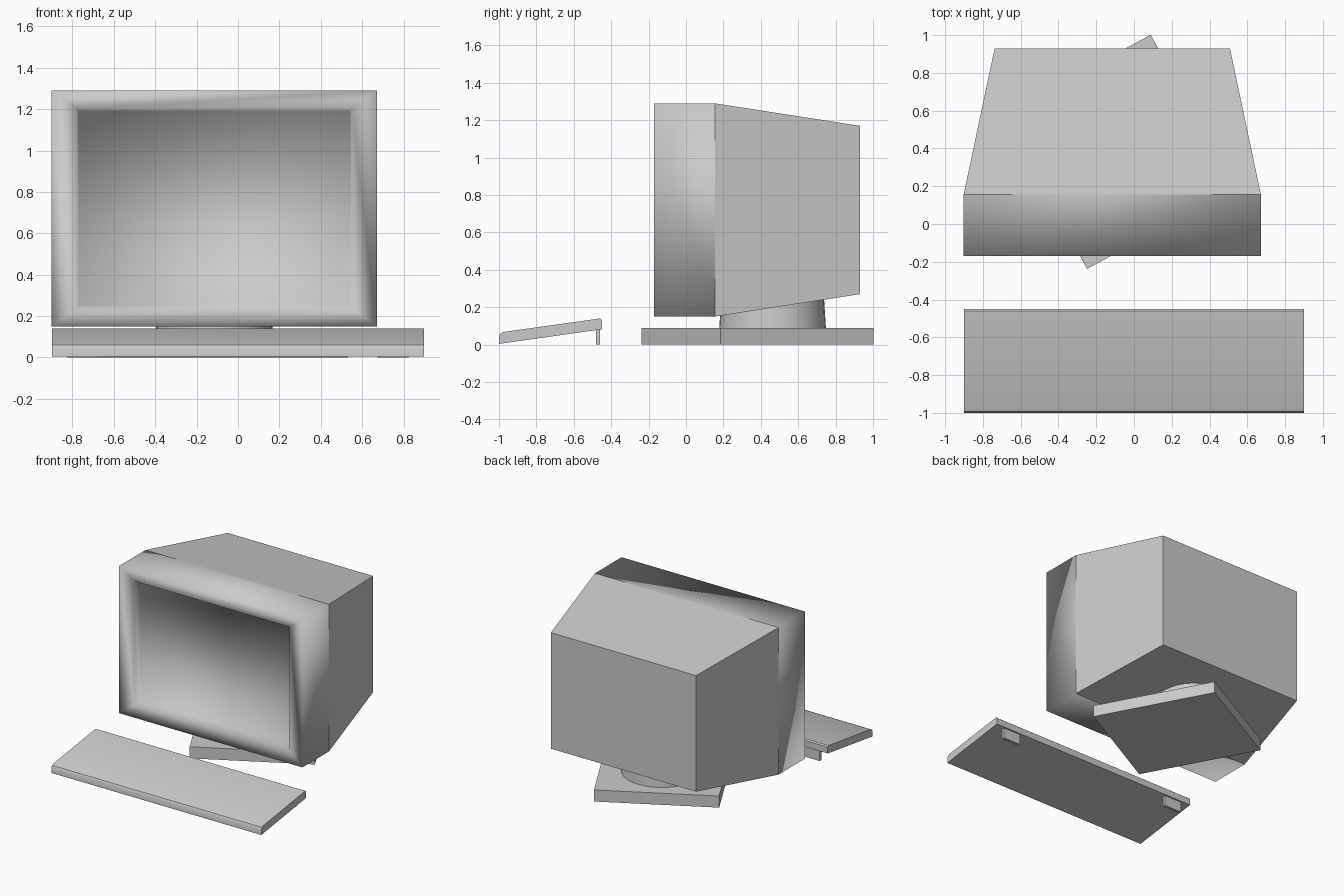
import bpy, bmesh, math
from mathutils import Matrix, Vector

if "Cube" in bpy.data.objects:
    bpy.data.objects.remove(bpy.data.objects["Cube"])


def finish(name, bm, smooth=False, angle=None):
    bmesh.ops.recalc_face_normals(bm, faces=bm.faces)
    me = bpy.data.meshes.new(name)
    bm.to_mesh(me)
    bm.free()
    ob = bpy.data.objects.new(name, me)
    bpy.context.collection.objects.link(ob)
    for p in me.polygons:
        p.use_smooth = smooth
    if angle is not None:
        bpy.ops.object.select_all(action='DESELECT')
        ob.select_set(True)
        bpy.context.view_layer.objects.active = ob
        bpy.ops.object.shade_smooth_by_angle(angle=math.radians(angle))
    return ob


def loft(name, rings, smooth=False):
    """Bridge rectangles (half width, bottom, top, y) and cap the last one."""
    bm = bmesh.new()
    loops = []
    for w, z0, z1, y in rings:
        loops.append([bm.verts.new((CX + sx * w, y, z))
                      for sx, z in ((-1, z0), (1, z0), (1, z1), (-1, z1))])
    for a, b in zip(loops, loops[1:]):
        for i in range(4):
            j = (i + 1) % 4
            bm.faces.new((a[i], a[j], b[j], b[i]))
    bm.faces.new(loops[-1])
    ob = finish(name, bm, smooth)
    # open shell: make sure the cap faces outward
    cap = ob.data.polygons[-1]
    if cap.normal.y * (1 if rings[-1][3] > 0.5 else -1) < 0:
        ob.data.flip_normals()
    return ob


def box(name, centre, size, turn=0.0):
    bm = bmesh.new()
    bmesh.ops.create_cube(bm, size=1)
    bm.transform(Matrix.Translation(centre) @ Matrix.Rotation(turn, 4, 'Z')
                 @ Matrix.Diagonal((*size, 1)))
    return finish(name, bm)


CX = -0.115  # monitor centre line

# Tapered rear housing
loft("monitor_housing", [(0.787, 0.15, 1.29, 0.155), (0.623, 0.27, 1.17, 0.93)])

# Front frame with recessed screen, softly shaded throughout
loft("screen_frame", [(0.787, 0.15, 1.29, 0.155), (0.787, 0.15, 1.29, -0.17),
                      (0.665, 0.24, 1.20, -0.155), (0.655, 0.25, 1.19, -0.095)],
     smooth=True)

# Round swivel neck
bm = bmesh.new()
bmesh.ops.create_cone(bm, cap_ends=True, segments=32, radius1=0.285,
                      radius2=0.275, depth=0.16)
bm.transform(Matrix.Translation((CX, 0.463, 0.17)))
finish("swivel_neck", bm, angle=40)

# Turned square base slab
box("base_slab", (-0.08, 0.382, 0.045), (0.886, 0.93, 0.09), math.radians(28.4))

# Keyboard: side profile extruded across x
profile = [(-1.0, 0.004), (-1.0, 0.045), (-0.992, 0.06), (-0.975, 0.068),
           (-0.46, 0.14), (-0.45, 0.132), (-0.45, 0.082)]
bm = bmesh.new()
face = bm.faces.new([bm.verts.new((-0.9, y, z)) for y, z in profile])
ext = bmesh.ops.extrude_face_region(bm, geom=[face], use_keep_orig=True)
bmesh.ops.translate(bm, vec=Vector((1.8, 0, 0)),
                    verts=[g for g in ext["geom"] if isinstance(g, bmesh.types.BMVert)])
finish("keyboard", bm, angle=35)

# Keyboard feet
for side, sx in (("left", -1), ("right", 1)):
    box("keyboard_foot_" + side, (sx * 0.75, -0.471, 0.045), (0.15, 0.022, 0.09))
